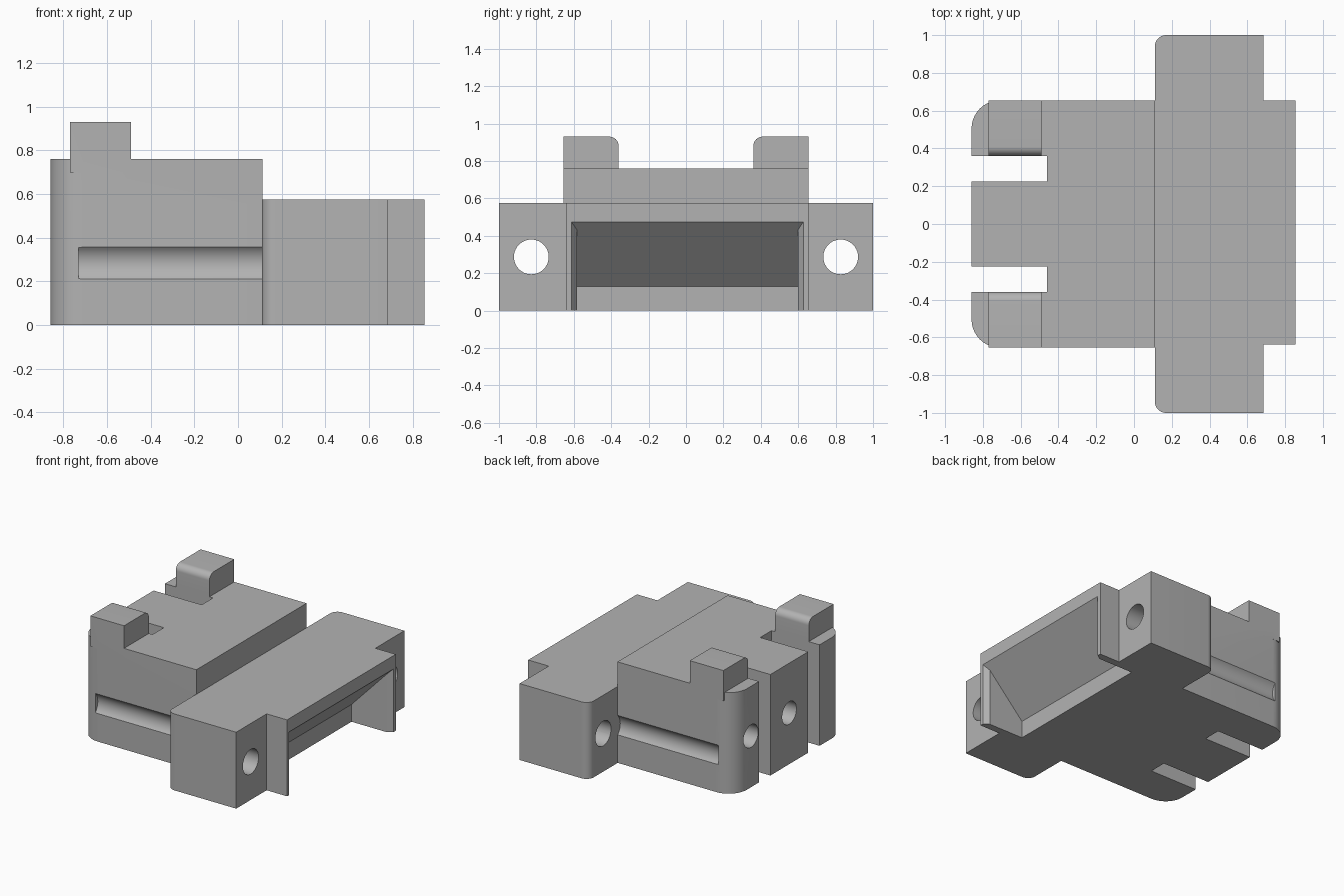
import bpy, bmesh, math
from mathutils import Vector

cube = bpy.data.objects.get("Cube")
if cube:
    bpy.data.objects.remove(cube, do_unlink=True)

grey = bpy.data.materials.new("matte grey")
grey.use_nodes = True
colour = (0.45, 0.45, 0.45, 1)
grey.diffuse_color = colour
grey.node_tree.nodes["Principled BSDF"].inputs["Base Color"].default_value = colour


def outline(corners, steps=10):
    """Corners are (u, v) or (u, v, radius); rounded ones become arcs."""
    result = []
    for i, c in enumerate(corners):
        p = Vector(c[:2])
        if len(c) == 2:
            result.append(p)
            continue
        a = (Vector(corners[i - 1][:2]) - p).normalized() * c[2]
        b = (Vector(corners[(i + 1) % len(corners)][:2]) - p).normalized() * c[2]
        for k in range(steps + 1):
            t = math.pi / 2 * k / steps
            result.append(p + a * (1 - math.sin(t)) + b * (1 - math.cos(t)))
    return result


def prism(name, corners, axis, low, high):
    """Extrude an outline along an axis; u, v are the other two axes in order."""
    def place(p, h):
        xyz = list(p)
        xyz.insert("xyz".index(axis), h)
        return xyz
    bm = bmesh.new()
    face = bm.faces.new([bm.verts.new(place(p, low)) for p in outline(corners)])
    extruded = bmesh.ops.extrude_face_region(bm, geom=[face])["geom"]
    for v in extruded:
        if isinstance(v, bmesh.types.BMVert):
            v.co["xyz".index(axis)] = high
    bmesh.ops.recalc_face_normals(bm, faces=bm.faces)
    mesh = bpy.data.meshes.new(name)
    bm.to_mesh(mesh)
    bm.free()
    mesh.materials.append(grey)
    ob = bpy.data.objects.new(name, mesh)
    bpy.context.collection.objects.link(ob)
    return ob


def rect(u0, u1, v0, v1):
    return [(u0, v0), (u1, v0), (u1, v1), (u0, v1)]


def circle(u, v, r, n=40):
    return [(u + r * math.cos(math.tau * k / n), v + r * math.sin(math.tau * k / n))
            for k in range(n)]


def combine(target, tool, operation):
    bpy.context.view_layer.objects.active = target
    mod = target.modifiers.new("join", "BOOLEAN")
    mod.object, mod.operation, mod.solver = tool, operation, "EXACT"
    bpy.ops.object.modifier_apply(modifier=mod.name)
    bpy.data.objects.remove(tool, do_unlink=True)


# Main housing with two rear slots, leaving a tongue between two lugs
back, slot_end, step, side = -0.86, -0.46, 0.112, 0.655
housing = prism("connector_housing", [
    (step, -side), (back, -side, 0.15), (back, -0.36), (slot_end, -0.36),
    (slot_end, -0.225), (back, -0.225), (back, 0.225), (slot_end, 0.225),
    (slot_end, 0.36), (back, 0.36), (back, side, 0.15), (step, side)], "z", 0, 0.76)

# Shallow round grooves along both sides
for s in (-1, 1):
    combine(housing, prism("groove_cutter", circle(s * 0.727, 0.284, 0.1026),
                           "x", -0.73, 0.3), "DIFFERENCE")

# Blind holes in the tongue and in the left lug
for y in (0, 0.455):
    combine(housing, prism("rear_hole_cutter", circle(y, 0.385, 0.085),
                           "x", -1, -0.5), "DIFFERENCE")

# Mounting flange with wings and the mouth block in front of it
flange = prism("mounting_flange", [
    (0.11, -1, 0.06), (0.685, -1), (0.685, -0.638), (0.855, -0.638),
    (0.855, side), (0.685, side), (0.685, 1), (0.11, 1, 0.06)], "z", 0, 0.575)
combine(housing, flange, "UNION")

# Upright tabs on the lugs, rounded on the inner top edge
for s in (-1, 1):
    tab = prism("tab", [(s * side, 0.7), (s * side, 0.93),
                        (s * 0.36, 0.93, 0.05), (s * 0.36, 0.7)], "x", -0.77, -0.49)
    combine(housing, tab, "UNION")

# Bolt holes through the wings
for s in (-1, 1):
    combine(housing, prism("bolt_cutter", circle(s * 0.827, 0.287, 0.093),
                           "x", -0.2, 1), "DIFFERENCE")

# Mouth open to the front and below, with a sloped ceiling and flared side walls
mouth = prism("mouth_cutter", [(0.525, -0.1), (0.525, 0.13), (0.855, 0.475),
                               (0.95, 0.475), (0.95, -0.1)], "y", -0.613, 0.627)
flare = prism("flare_cutter", [(0.4, -0.584), (0.815, -0.584), (0.855, -0.613), (1, -0.613),
                               (1, 0.627), (0.855, 0.627), (0.815, 0.6), (0.4, 0.6)],
              "z", -0.2, 0.7)
combine(mouth, flare, "INTERSECT")
combine(housing, mouth, "DIFFERENCE")

# Smooth the round parts and keep the edges crisp
bpy.ops.object.select_all(action="DESELECT")
housing.select_set(True)
bpy.context.view_layer.objects.active = housing
bpy.ops.object.shade_smooth_by_angle(angle=math.radians(30))
